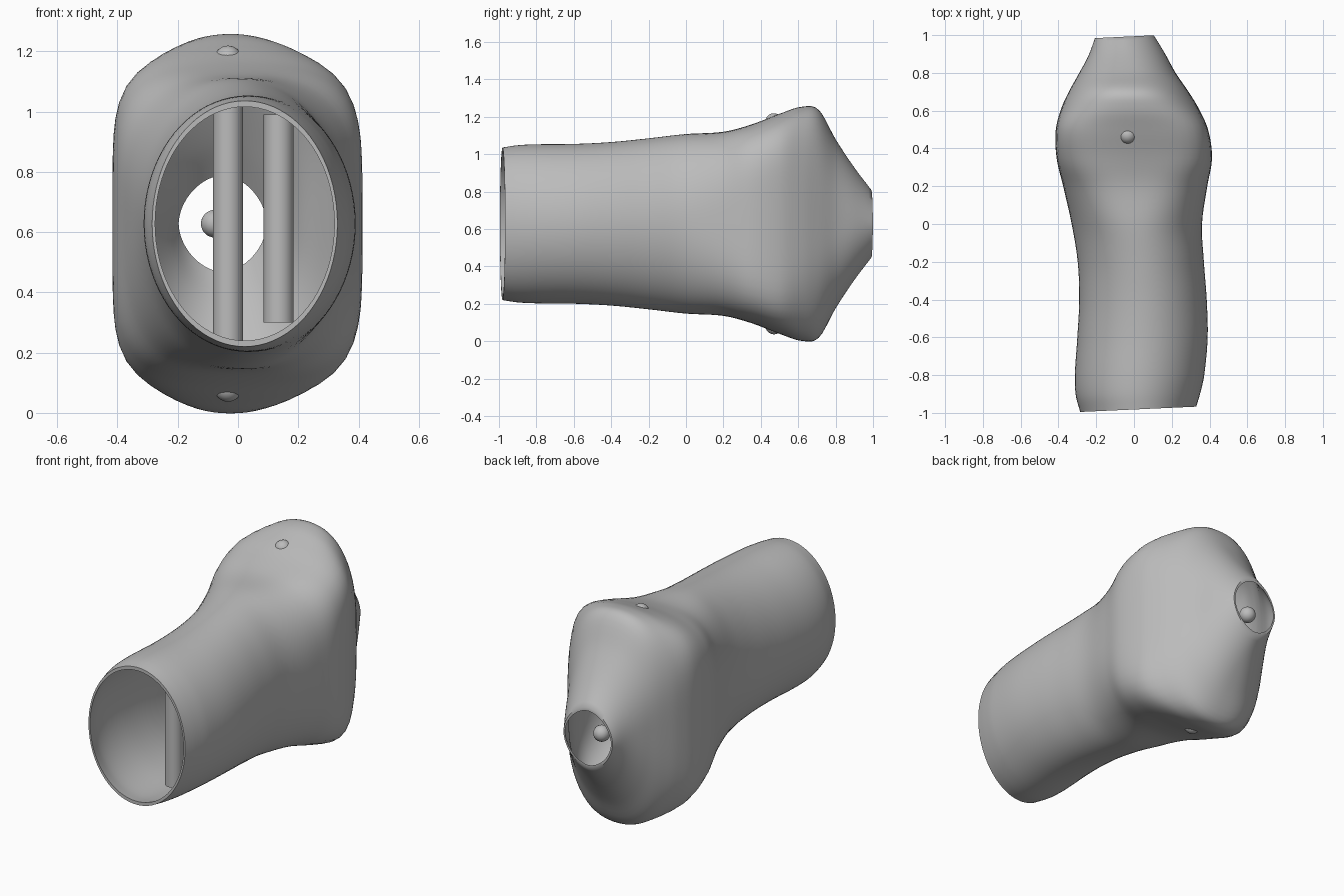
import bpy
import math
from mathutils import Vector

cube = bpy.data.objects.get("Cube")
if cube:
    bpy.data.objects.remove(cube, do_unlink=True)

MID_Z = 0.628

grey = bpy.data.materials.new("plain grey")
grey.use_nodes = True
grey.diffuse_color = (0.5, 0.5, 0.5, 1)
grey.node_tree.nodes["Principled BSDF"].inputs["Base Color"].default_value = (0.5, 0.5, 0.5, 1)


def finish(obj, name):
    """Name the part, colour it and smooth it while keeping hard rims."""
    obj.name = name
    obj.data.name = name
    obj.data.materials.append(grey)
    bpy.ops.object.select_all(action="DESELECT")
    obj.select_set(True)
    bpy.context.view_layer.objects.active = obj
    bpy.ops.object.shade_smooth_by_angle(angle=math.radians(45))


def smooth_stations(rows, steps):
    """Cubic interpolation of every column against the first one."""
    rows = [Vector(r) for r in rows]
    last = len(rows) - 1
    slopes = []
    for i in range(len(rows)):
        a, b = rows[max(i - 1, 0)], rows[min(i + 1, last)]
        slopes.append((b - a) / (b[0] - a[0]))
    result = []
    for i in range(last):
        p, q = rows[i], rows[i + 1]
        span = q[0] - p[0]
        for k in range(steps):
            t = k / steps
            s = t * t * (3 - 2 * t)
            result.append(p * (1 - s) + q * s
                          + slopes[i] * span * t * (1 - t) ** 2
                          - slopes[i + 1] * span * t * t * (1 - t))
    result.append(rows[-1])
    return result


# Hollow shell: y, low x edge, high x edge, half height, squareness, roof slope
STATIONS = [
    (-0.982, -0.285, 0.33, 0.408, 2, 0),
    (-0.9, -0.308, 0.352, 0.42, 2, 0),
    (-0.8, -0.313, 0.372, 0.425, 2, 0),
    (-0.6, -0.3, 0.39, 0.427, 2, 0),
    (-0.4, -0.29, 0.385, 0.437, 2, 0),
    (-0.2, -0.298, 0.37, 0.457, 2, 0),
    (0, -0.33, 0.36, 0.48, 2.2, 0.02),
    (0.2, -0.375, 0.388, 0.492, 3.2, 0.07),
    (0.35, -0.41, 0.413, 0.531, 5, 0.12),
    (0.5, -0.414, 0.392, 0.588, 6, 0.16),
    (0.62, -0.382, 0.338, 0.626, 4.4, 0.2),
    (0.71, -0.34, 0.282, 0.609, 3.4, 0.2),
    (0.8, -0.29, 0.22, 0.452, 2.7, 0.13),
    (0.9, -0.24, 0.163, 0.302, 2.1, 0.03),
    (0.994, -0.207, 0.105, 0.18, 1.8, 0),
]
SIDES = 80


def section(station, thin_x, thin_z):
    """One closed ring of the shell, drawn in by the wall thickness."""
    y, low, high, tall, square, roof = station
    centre, wide = (low + high) / 2, (high - low) / 2
    tilt = 0.05 * max(0, abs(y) - 0.8) / 0.2
    ring = []
    for j in range(SIDES):
        c, s = math.cos(math.tau * j / SIDES), math.sin(math.tau * j / SIDES)
        r = (abs(c) ** square + abs(s) ** square) ** (-1 / square)
        u, v = r * c, r * s
        x = centre + (wide - thin_x) * u
        z = MID_Z + (tall - thin_z) * v * (1 - roof * u * u)
        ring.append((x, y + tilt * x, z))
    return ring


def make_shell():
    stations = smooth_stations(STATIONS, 5)
    # Outer wall front to back, then inner wall back to front, closed in a loop
    rings = [section(s, 0, 0) for s in stations]
    rings += [section(s, 0.01, 0.02) for s in reversed(stations)]
    verts = [v for ring in rings for v in ring]
    faces = []
    for i in range(len(rings)):
        a, b = i * SIDES, (i + 1) % len(rings) * SIDES
        for j in range(SIDES):
            k = (j + 1) % SIDES
            faces.append((a + j, b + j, b + k, a + k))
    mesh = bpy.data.meshes.new("shell")
    mesh.from_pydata(verts, [], faces)
    obj = bpy.data.objects.new("shell", mesh)
    bpy.context.collection.objects.link(obj)
    finish(obj, "hollow_shell")


def make_rod(name, x, y, z, length):
    bpy.ops.mesh.primitive_cylinder_add(vertices=32, radius=0.05, depth=length, location=(x, y, z))
    finish(bpy.context.object, name)


def make_ball(name, x, y, z):
    bpy.ops.mesh.primitive_uv_sphere_add(segments=32, ring_count=16, radius=0.046, location=(x, y, z))
    finish(bpy.context.object, name)


make_shell()

# Upright pins inside the shell
make_rod("rear_pin", -0.033, 0.47, MID_Z, 1.08)
make_rod("front_pin", 0.135, -0.79, 0.645, 0.69)

# Round studs: one above, one below, one inside the rear opening
for name, side in (("top_stud", 1), ("bottom_stud", -1)):
    make_ball(name, -0.033, 0.47, MID_Z + side * 0.545)
make_ball("rear_stud", -0.077, 0.9, MID_Z)
